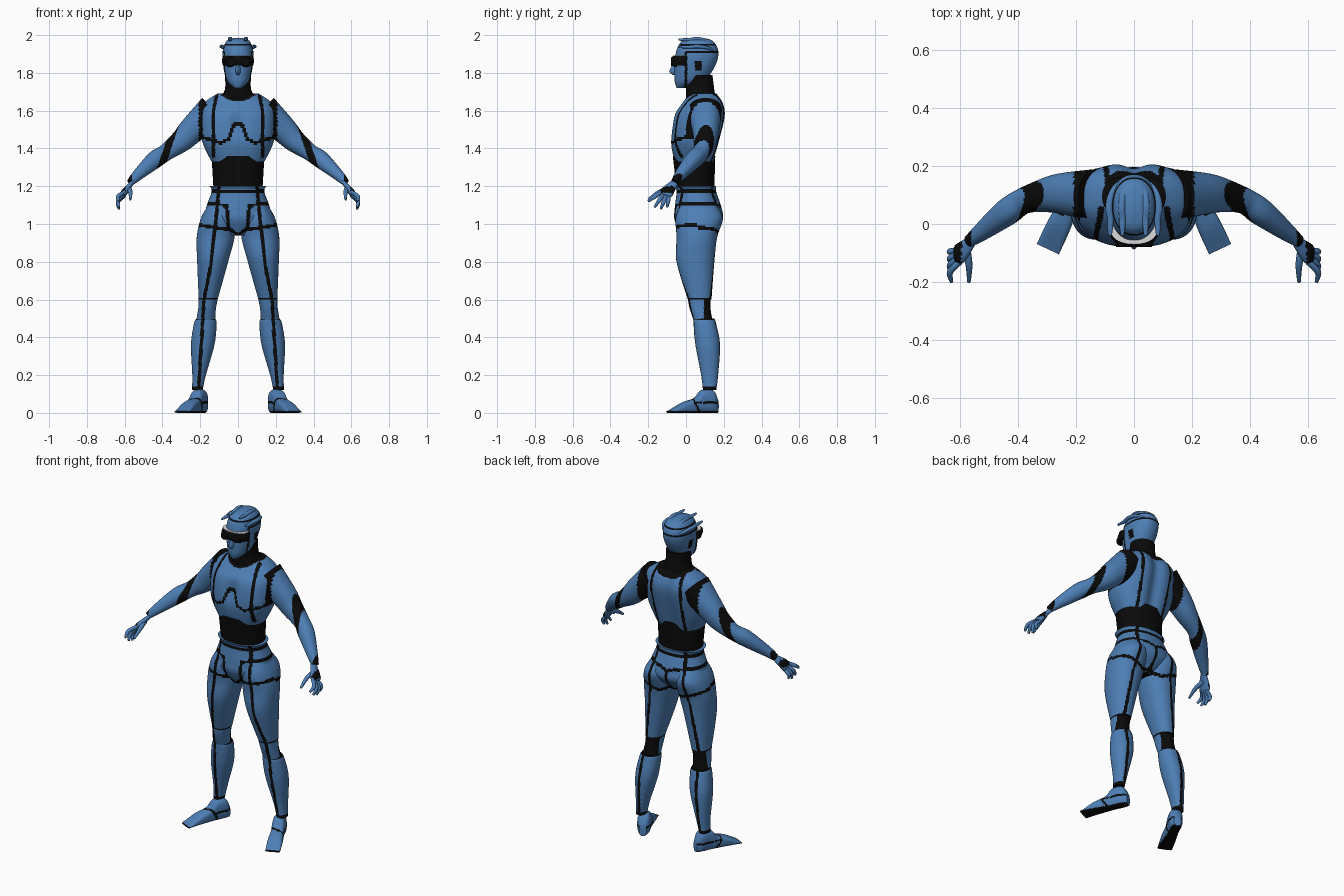
import bpy, bmesh, math
from mathutils import Vector
from mathutils.geometry import intersect_point_line

cube = bpy.data.objects.get("Cube")
if cube:
    bpy.data.objects.remove(cube, do_unlink=True)


def material(name, *colour):
    made_material = bpy.data.materials.new(name)
    made_material.use_nodes = True
    made_material.diffuse_color = (*colour, 1)
    shader = made_material.node_tree.nodes["Principled BSDF"]
    shader.inputs["Base Color"].default_value = (*colour, 1)
    return made_material


BLUE = material("suit blue", .075, .21, .46)
BLACK = material("seam black", .003, .003, .003)
PALE = material("rim pale", .7, .7, .7)
X, Y, Z = Vector((1, 0, 0)), Vector((0, 1, 0)), Vector((0, 0, 1))
parts = []


def smooth_rows(rows, steps):
    """Pass a smooth curve through the given rows."""
    result = []
    last = len(rows) - 1
    for i in range(last):
        before, start, end, after = rows[max(0, i - 1)], rows[i], rows[i + 1], rows[min(last, i + 2)]
        for k in range(steps):
            t = k / steps
            ease = t * t * (3 - 2 * t)
            leave, arrive = t * (1 - t) ** 2 / 2, t * t * (t - 1) / 2
            result.append([p + (q - p) * ease + (q - o) * leave + (r - p) * arrive
                           for o, p, q, r in zip(before, start, end, after)])
    return result + [list(rows[last])]


def superellipse(angle, power):
    c, s = math.cos(angle), math.sin(angle)
    return (math.copysign(abs(c) ** (2 / power), c), math.copysign(abs(s) ** (2 / power), s))


def loft(name, rows, axes=(X, Y), ref=None, mats=(BLUE, BLACK), paint=None,
         sides=32, steps=6, power=2.2, mirror=1, shape=None):
    """Skin rounded rings (x, y, z, half_u, half_v), on fixed axes or square to the path."""
    rings = smooth_rows(rows, steps)
    centres = [Vector(ring[:3]) for ring in rings]
    bm = bmesh.new()
    loops = []
    for i, (centre, ring) in enumerate(zip(centres, rings)):
        u, v = axes
        if ref:
            tangent = centres[min(i + 1, len(centres) - 1)] - centres[max(i - 1, 0)]
            u = tangent.cross(ref).normalized()
            v = u.cross(tangent).normalized()
        loop = []
        for k in range(sides):
            c, s = superellipse(math.tau * k / sides, power)
            point = centre + u * c * ring[3] + v * s * ring[4]
            if shape:
                shape(point)
            point.x *= mirror
            loop.append(bm.verts.new(point))
        loops.append(loop)
    for lower, upper in zip(loops, loops[1:]):
        for k in range(sides):
            bm.faces.new((lower[k - 1], lower[k], upper[k], upper[k - 1]))
    bm.faces.new(loops[0])
    bm.faces.new(loops[-1])
    bmesh.ops.recalc_face_normals(bm, faces=bm.faces)
    if paint:
        for face in bm.faces:
            middle = face.calc_center_median()
            middle.x = abs(middle.x)
            face.material_index = int(paint(middle))
    mesh = bpy.data.meshes.new(name)
    bm.to_mesh(mesh)
    bm.free()
    for mat in mats:
        mesh.materials.append(mat)
    part = bpy.data.objects.new(name, mesh)
    bpy.context.collection.objects.link(part)
    parts.append(part)


def column(name, rows, lean=lambda z: 0, **options):
    """Upright part from rows of height, half width, front and back."""
    loft(name, [(lean(z), (front + back) / 2, z, width, (back - front) / 2)
                for z, width, front, back in rows], **options)


def tube(name, rows, ref, flat=1, **options):
    """Limb along a path of x, y, z and radius."""
    loft(name, [(x, y, z, radius * flat, radius) for x, y, z, radius in rows], ref=ref, **options)


def leg_line(z):
    return .23 - .12 * z


# Seam lines as (|x|, z) paths on the front and back of the suit
BELT = [(0, 1.17), (.3, 1.18)]
HIP = [(.06, 1.1), (.3, 1.12)]
FRONT = [BELT, HIP,
         [(.11, 1.7), (.13, 1.6), (.13, 1.36)],
         [(0, 1.53), (.02, 1.53), (.05, 1.45), (.09, 1.43), (.22, 1.47)],
         [(.06, 1.1), (.05, .98), (0, .94)],
         [(.05, .97), (.24, 1)],
         [(.1, 1.2), (.14, .8), (.18, .6), (.21, .1)]]
BACK = [BELT, HIP,
        [(.09, 1.7), (.1, 1.6), (.09, 1.3)],
        [(.06, 1.1), (0, 1.08), (0, .9)],
        [(0, .96), (.07, .93), (.24, .99)],
        [(.09, 1.2), (.15, .8), (.18, .6), (.21, .1)]]


def path_distance(point, path):
    distances = []
    for start, end in zip(path, path[1:]):
        start, end = Vector((*start, 0)), Vector((*end, 0))
        fraction = intersect_point_line(point, start, end)[1]
        nearest = start.lerp(end, max(0, min(1, fraction)))
        distances.append((point - nearest).length)
    return min(distances)


def seam(p):
    flat_point = Vector((p.x, p.z, 0))
    lines = FRONT if p.y < .06 else BACK
    return any(path_distance(flat_point, line) < .009 for line in lines)


def torso_paint(p):
    collar = p.z > 1.65 + 4 * p.x ** 2
    armhole = p.x > .187 and p.z > 1.46
    return collar or armhole or seam(p)


def muscles(p):
    """Spine furrow and breastbone hollow."""
    hollow = .02 * math.exp(-(p.x / .04) ** 2)
    if p.y > .06:
        p.y -= hollow
    else:
        p.y += hollow * math.exp(-((p.z - 1.53) / .06) ** 2)


# Trunk
column("torso", [(1.33, .14, -.06, .15), (1.44, .19, -.08, .18), (1.57, .2, -.065, .21),
                 (1.64, .18, -.02, .2), (1.69, .11, .02, .17)],
       sides=160, steps=12, power=2.4, paint=torso_paint, shape=muscles)
column("waist", [(1.19, .13, -.05, .15), (1.36, .14, -.07, .155)], sides=64, mats=[BLACK])
column("neck", [(1.65, .11, 0, .16), (1.71, .07, 0, .15), (1.79, .07, 0, .14)],
       sides=48, mats=[BLACK])
column("pelvis", [(1.2, .15, -.06, .16), (1.17, .14, -.05, .16), (1.08, .17, -.06, .19),
                  (1.02, .16, -.06, .19), (.94, .05, -.02, .12)],
       sides=160, steps=10, paint=seam)


# Head
def head_paint(p):
    strap = abs(p.y) < .007 and p.z < 1.91
    band = abs(p.z - 1.91) < .004 and p.y > 0
    hairline = abs(p.z - 1.95) < .004
    ear = abs(p.y - .065) < .018 and abs(p.z - 1.84) < .026
    return strap or band or hairline or ear


column("head", [(1.72, .02, -.05, 0), (1.76, .06, -.06, .1), (1.85, .08, -.06, .16),
                (1.92, .08, -.05, .17), (1.97, .06, -.02, .14), (1.985, .02, .03, .09)],
       sides=128, steps=12, paint=head_paint)
column("nose", [(1.79, .01, -.07, 0), (1.81, .015, -.088, 0), (1.86, .01, -.06, 0)], sides=16)
column("visor", [(1.84, .08, -.07, .03), (1.865, .085, -.08, .03), (1.89, .08, -.07, .03)],
       sides=64, mats=[BLACK])
column("visor_rim", [(1.888, .08, -.07, .03), (1.893, .08, -.07, .03)], sides=64, mats=[PALE])


def hair_ridge(name, azimuth, mirror):
    """Ridge swept over the skull from a flared front tip to the nape."""
    path = []
    for degrees in range(30, 160, 20):
        sweep = math.radians(degrees)
        reach = max(math.sin(sweep), .95 if degrees < 60 else 0)
        taper = math.sin(sweep) * .012
        path.append((.1 * reach * math.sin(azimuth), .055 - .11 * math.cos(sweep),
                     1.89 + .1 * reach * math.cos(azimuth), taper))
    tube(name, path, X, flat=.8, sides=12, mirror=mirror)


# Limbs
def arm_paint(p):
    elbow = abs(p.x + (p.z - 1.38) / 3 - .38) < .02
    return p.x < .208 or elbow or p.x > .562


def thigh_paint(p):
    return seam(p) or p.z < .61


def knee_paint(p):
    return seam(p) or p.y > .095


def shin_paint(p):
    return seam(p) or p.z > .492 or p.z < .14


def foot_paint(p):
    sole = p.z < .009
    toe_line = abs(p.y - .045 + (p.z - .06) / 2) < .007
    heel_line = abs(p.z - .055) < .005 and p.y > .045
    return sole or toe_line or heel_line


def knuckle_paint(p):
    return p.x > .595 and p.z > 1.165


STRIDE = Vector((.42, -.9, 0))
HEEL = Vector((.18, .165, 0))

for mirror, word in ((1, "left_"), (-1, "right_")):
    tube(word + "lens", [(.04, -.05, 1.86, .03), (.04, -.08, 1.86, .022)], Z,
         mats=[BLACK], mirror=mirror)
    hair_ridge(word + "inner_hair_ridge", math.radians(25), mirror)
    hair_ridge(word + "outer_hair_ridge", math.radians(60), mirror)

    tube(word + "arm", [(.13, .1, 1.6, .09), (.24, .105, 1.5, .072), (.3, .1, 1.44, .06),
                        (.38, .08, 1.38, .045), (.44, .04, 1.34, .046), (.53, -.03, 1.26, .03),
                        (.57, -.06, 1.22, .02)],
         Y, sides=80, steps=12, paint=arm_paint, mirror=mirror)

    # Hand with four fanned fingers
    tube(word + "palm", [(.56, -.06, 1.22, .02), (.6, -.1, 1.17, .036), (.61, -.11, 1.15, .03)],
         Y, flat=.5, paint=knuckle_paint, mirror=mirror)
    for i, finger in enumerate(("index", "middle", "ring", "little")):
        fan = i / 3
        root = Vector((.6, -.13, 1.17)).lerp(Vector((.6, -.09, 1.15)), fan)
        tip = Vector((.63, -.2, 1.12)).lerp(Vector((.63, -.1, 1.09)), fan)
        tip.z -= .025 * math.sin(math.pi * fan)
        knuckle = root.lerp(tip, .5) + X * .02
        tube(word + finger + "_finger", [(*root, .01), (*knuckle, .011), (*tip, .006)],
             X, sides=12, mirror=mirror)
    tube(word + "thumb", [(.58, -.08, 1.19, .014), (.57, -.14, 1.17, .012), (.57, -.2, 1.13, .006)],
         X, sides=12, mirror=mirror)

    # Leg in three segments along one leaning line
    column(word + "thigh", [(1.1, .06, -.03, .16), (1.03, .09, -.055, .195), (.93, .1, -.05, .165),
                            (.8, .082, -.05, .15), (.6, .05, .01, .135)],
           leg_line, sides=112, steps=14, paint=thigh_paint, mirror=mirror)
    column(word + "knee", [(.6, .05, .01, .13), (.55, .047, .02, .13), (.49, .05, .04, .14)],
           leg_line, sides=80, steps=8, paint=knee_paint, mirror=mirror)
    column(word + "shin", [(.5, .05, .04, .15), (.47, .06, .04, .16), (.36, .062, .05, .18),
                           (.2, .036, .08, .17), (.12, .028, .09, .16)],
           leg_line, sides=80, steps=14, paint=shin_paint, mirror=mirror)

    # Foot turned outward, thinning to a broad square toe
    stations = [(0, .02, .07), (.03, .037, .12), (.09, .037, .12), (.13, .037, .08),
                (.2, .042, .055), (.28, .042, .01)]
    foot = [(*(HEEL + STRIDE * along + Z * high / 2), wide, high / 2)
            for along, wide, high in stations]
    loft(word + "foot", foot, axes=(STRIDE.cross(Z).normalized(), Z), sides=64, steps=8, power=3,
         paint=foot_paint, mirror=mirror)

# Smooth shading with crisp rims
bpy.ops.object.select_all(action="DESELECT")
for part in parts:
    part.select_set(True)
bpy.context.view_layer.objects.active = parts[0]
bpy.ops.object.shade_smooth_by_angle(angle=math.radians(40))
